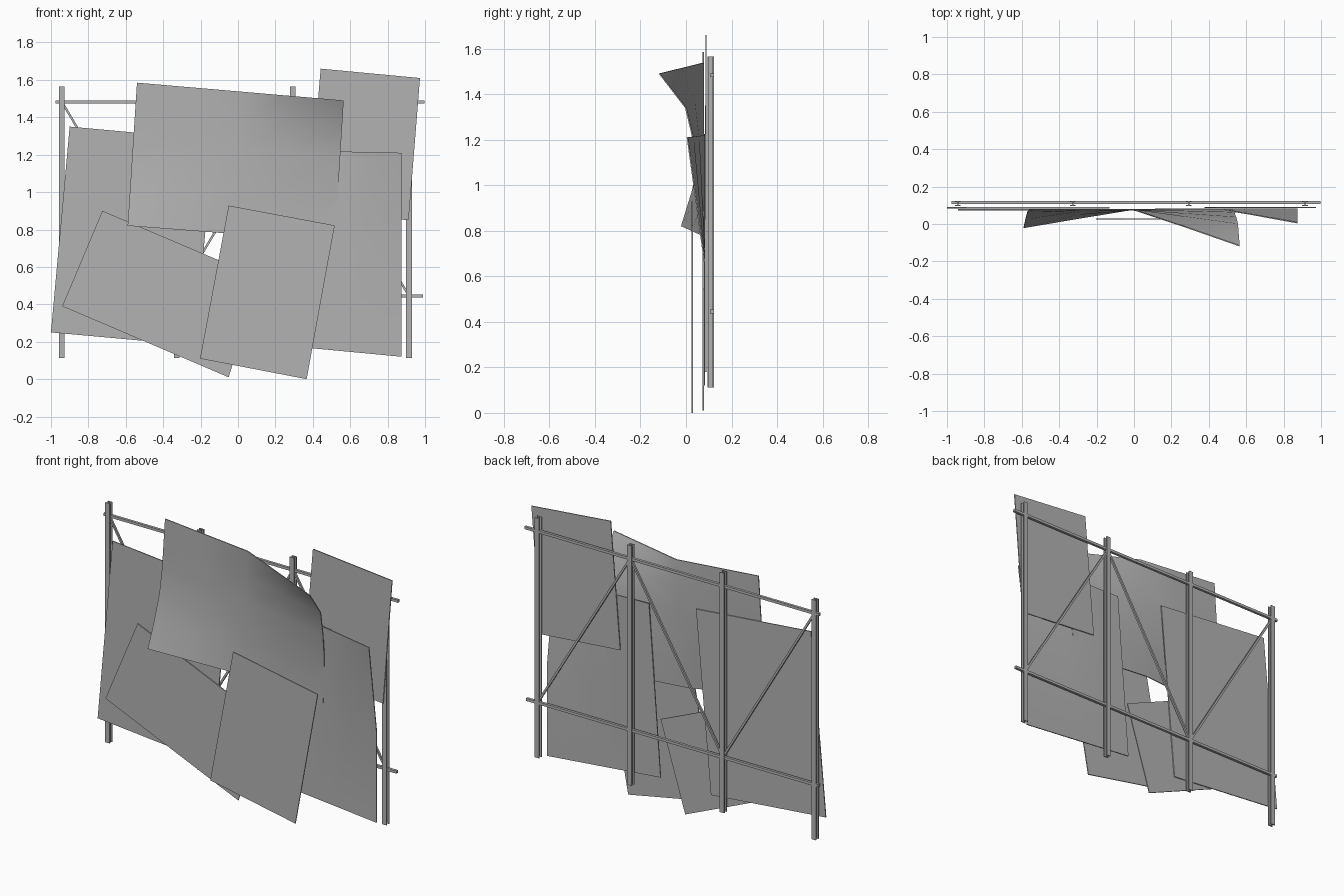
import bpy, bmesh, math
from mathutils import Vector

if "Cube" in bpy.data.objects:
    bpy.data.objects.remove(bpy.data.objects["Cube"])

# dark grey used on every part
GREY = bpy.data.materials.new("dark_grey")
GREY.diffuse_color = (0.45, 0.45, 0.45, 1)
GREY.use_nodes = True
GREY.node_tree.nodes["Principled BSDF"].inputs["Base Color"].default_value = GREY.diffuse_color


def make_object(name, bm):
    bmesh.ops.recalc_face_normals(bm, faces=bm.faces)
    me = bpy.data.meshes.new(name)
    bm.to_mesh(me)
    bm.free()
    me.materials.append(GREY)
    ob = bpy.data.objects.new(name, me)
    bpy.context.collection.objects.link(ob)
    return ob


def sheet(name, corners, y, bend=None, nu=1, nv=1, thick=0.006):
    """Thin sheet from x,z corners (BL, BR, TR, TL); bend(u, v) pulls it forward."""
    bl, br, tr, tl = [Vector(c) for c in corners]
    bm = bmesh.new()
    layers = []
    for off in (-thick / 2, thick / 2):
        rows = []
        for j in range(nv + 1):
            v = j / nv
            row = []
            for i in range(nu + 1):
                u = i / nu
                p = bl.lerp(br, u).lerp(tl.lerp(tr, u), v)
                row.append(bm.verts.new((p.x, y + off - (bend(u, v) if bend else 0), p.y)))
            rows.append(row)
        layers.append(rows)
        for j in range(nv):
            for i in range(nu):
                bm.faces.new((rows[j][i], rows[j][i + 1], rows[j + 1][i + 1], rows[j + 1][i]))
    # rim between front and back
    f, b = layers
    ring = ([(0, i) for i in range(nu)] + [(j, nu) for j in range(nv)]
            + [(nv, i) for i in range(nu, 0, -1)] + [(j, 0) for j in range(nv, 0, -1)])
    for (j, i), (k, l) in zip(ring, ring[1:] + ring[:1]):
        bm.faces.new((f[j][i], f[k][l], b[k][l], b[j][i]))
    ob = make_object(name, bm)
    if bend:
        bpy.ops.object.select_all(action='DESELECT')
        ob.select_set(True)
        bpy.context.view_layer.objects.active = ob
        bpy.ops.object.shade_smooth_by_angle(angle=math.radians(35))
    return ob


def bar(name, a, b, size):
    """Square bar between two points."""
    a, b = Vector(a), Vector(b)
    d = (b - a).normalized()
    s1 = Vector((0, 1, 0))
    s2 = d.cross(s1)
    h = size / 2
    bm = bmesh.new()
    ends = [[bm.verts.new(p + s1 * q * h + s2 * r * h)
             for q, r in ((-1, -1), (1, -1), (1, 1), (-1, 1))] for p in (a, b)]
    for i in range(4):
        k = (i + 1) % 4
        bm.faces.new((ends[0][i], ends[0][k], ends[1][k], ends[1][i]))
    bm.faces.new(ends[0])
    bm.faces.new(ends[1])
    return make_object(name, bm)


def i_beam(name, x, y, z0, z1, w=0.03, d=0.028, t=0.006):
    """Upright I-section post with flanges front and back."""
    half = [(w / 2, -d / 2), (w / 2, -d / 2 + t), (t / 2, -d / 2 + t),
            (t / 2, d / 2 - t), (w / 2, d / 2 - t), (w / 2, d / 2)]
    prof = half + [(-px, py) for px, py in reversed(half)]
    bm = bmesh.new()
    face = bm.faces.new([bm.verts.new((x + px, y + py, z0)) for px, py in prof])
    ext = bmesh.ops.extrude_face_region(bm, geom=[face], use_keep_orig=True)
    bmesh.ops.translate(bm, vec=(0, 0, z1 - z0),
                        verts=[g for g in ext['geom'] if isinstance(g, bmesh.types.BMVert)])
    return make_object(name, bm)


def curve(points, t):
    """Piecewise-linear lookup."""
    for (a, p), (b, q) in zip(points, points[1:]):
        if t <= b:
            return p + (q - p) * max(0, t - a) / (b - a)
    return points[-1][1]


# supporting frame
POSTS = (-0.942, -0.327, 0.293, 0.914)
LOW, HIGH, FY = 0.445, 1.483, 0.112
for i, x in enumerate(POSTS):
    i_beam(f"post_{i + 1}", x, 0.109, 0.112, 1.565)
bar("top_rail", (-0.977, FY + 0.002, HIGH), (0.998, FY + 0.002, HIGH), 0.016)
bar("bottom_rail", (-0.972, FY + 0.002, LOW), (0.988, FY + 0.002, LOW), 0.016)
for i in range(3):
    za, zb = (HIGH, LOW) if i % 2 == 0 else (LOW, HIGH)
    bar(f"brace_{i + 1}", (POSTS[i], FY, za), (POSTS[i + 1], FY, zb), 0.012)

# flat sheets
sheet("left_sheet", [(-0.23, 0.18), (-0.13, 1.28), (-0.90, 1.35), (-1.0, 0.25)], 0.087)
sheet("upper_right_sheet", [(0.378, 0.895), (0.912, 0.85), (0.973, 1.61), (0.442, 1.66)], 0.088)
sheet("tilted_sheet", [(-0.94, 0.39), (-0.05, 0.01), (0.115, 0.543), (-0.725, 0.90)], 0.076)
sheet("front_sheet", [(-0.203, 0.11), (0.367, 0.0), (0.517, 0.822), (-0.05, 0.928)], 0.027)


# sheet with its top right corner bent forward
def right_bend(u, v):
    return 0.075 * max(0, (u - 0.4) / 0.6) * max(0, (v - 0.5) / 0.5)


sheet("right_sheet", [(0.112, 0.192), (0.873, 0.12), (0.875, 1.21), (0.19, 1.225)],
      0.081, right_bend, 5, 2)


# large sheet with two opposite corners curled forward
def centre_bend(u, v):
    if u > 0.5:
        return (2 * u - 1) * curve([(0, 0), (0.2, 0), (0.4, 0.014), (0.6, 0.04),
                                    (0.8, 0.076), (1, 0.192)], v)
    return (1 - 2 * u) * curve([(0, 0.094), (0.2, 0.047), (0.4, 0.012), (0.6, 0), (1, 0)], v)


sheet("curled_centre_sheet", [(-0.59, 0.82), (0.518, 0.735), (0.565, 1.49), (-0.54, 1.585)],
      0.075, centre_bend, 4, 5)
